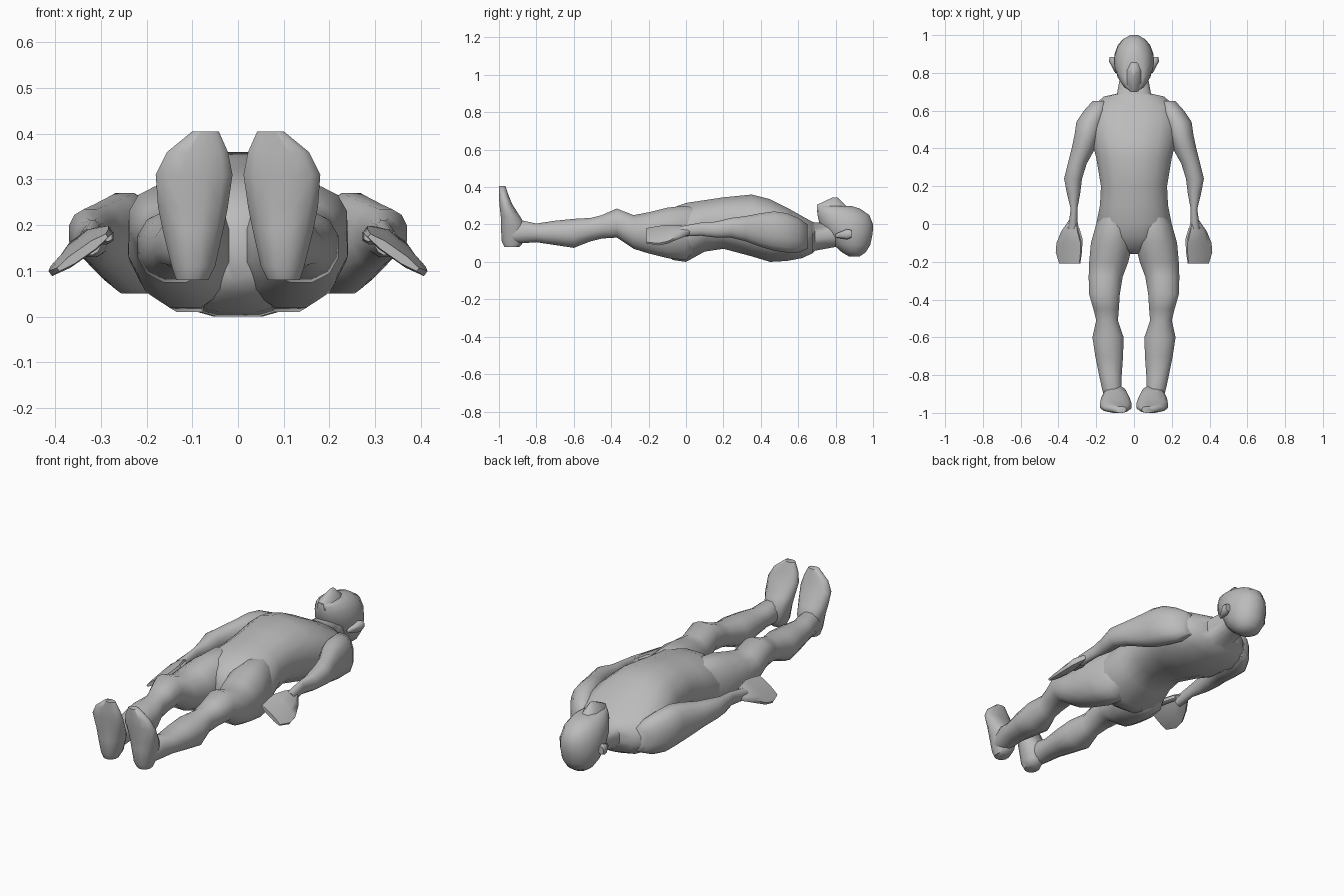
import bpy, bmesh
from math import sin, cos, tau, radians
from mathutils import Vector

if "Cube" in bpy.data.objects:
    bpy.data.objects.remove(bpy.data.objects["Cube"])

grey = bpy.data.materials.new("plain grey")
grey.use_nodes = True
colour = (0.5, 0.5, 0.5, 1)
grey.diffuse_color = colour
grey.node_tree.nodes["Principled BSDF"].inputs["Base Color"].default_value = colour


def rounded(value, power):
    """Signed power, giving a fuller curve than an ellipse."""
    return abs(value) ** power * (1 if value >= 0 else -1)


def loft(name, sections, axis="Y", sides=12, power=0.9, tilt=0, mirror=False):
    """Skin rings; each section is (position on axis, x low, x high, low, high)."""
    bm = bmesh.new()
    rings = []
    for along, x_low, x_high, low, high in sections:
        middle_x, middle = (x_low + x_high) / 2, (low + high) / 2
        ring = []
        for i in range(sides):
            angle = tau * (i + 0.5) / sides
            u = rounded(cos(angle), power) * (x_high - x_low) / 2 / cos(tau / sides / 2) ** power
            v = rounded(sin(angle), power) * (high - low) / 2 / cos(tau / sides / 2) ** power
            x = middle_x + u * cos(tilt) - v * sin(tilt)
            w = middle + u * sin(tilt) + v * cos(tilt)
            ring.append(bm.verts.new((x, along, w) if axis == "Y" else (x, w, along)))
        rings.append(ring)
    for a, b in zip(rings, rings[1:]):
        for i in range(sides):
            j = (i + 1) % sides
            bm.faces.new((a[i], a[j], b[j], b[i]))
    bm.faces.new(rings[0])
    bm.faces.new(rings[-1])
    bmesh.ops.recalc_face_normals(bm, faces=bm.faces)
    mesh = bpy.data.meshes.new(name)
    bm.to_mesh(mesh)
    bm.free()
    mesh.materials.append(grey)
    obj = bpy.data.objects.new(name, mesh)
    bpy.context.collection.objects.link(obj)
    if mirror:
        obj.modifiers.new("both sides", "MIRROR").use_axis[0] = True
    bpy.ops.object.select_all(action="DESELECT")
    obj.select_set(True)
    bpy.context.view_layer.objects.active = obj
    bpy.ops.object.shade_smooth_by_angle(angle=radians(60))
    return obj


def centred(rows):
    """Expand (position, half width, low, high) into symmetric sections."""
    return [(p, -w, w, low, high) for p, w, low, high in rows]


# Torso from crotch to neck
loft("torso", centred([
    (-.16, .03, .08, .2), (-.13, .1, .05, .25), (-.07, .18, .01, .29),
    (0, .2, 0, .315), (.1, .18, .055, .33), (.2, .175, .07, .345),
    (.35, .2, .03, .36), (.45, .225, 0, .335), (.54, .235, .005, .29),
    (.62, .22, .02, .245), (.675, .16, .045, .215), (.69, .09, .06, .21),
    (.8, .07, .08, .21)]), sides=16)

# Head, lofted from the back of the skull to the face
loft("head", centred([
    (.03, .035, .87, .93), (.05, .065, .835, .96), (.09, .09, .79, .985),
    (.15, .103, .75, .998), (.2, .102, .715, 1), (.25, .092, .703, .98),
    (.285, .07, .7, .93), (.3, .045, .7, .88)]), axis="Z", sides=16, power=1)
loft("nose", centred([
    (.27, .05, .702, .88), (.305, .035, .7, .85), (.345, .007, .785, .81)]),
    axis="Z", sides=8)
loft("ears", [
    (.8, .085, .1, .13, .15), (.86, .09, .132, .12, .175),
    (.885, .1, .13, .13, .17)], sides=8, mirror=True)

# Arms from shoulder to wrist
loft("arms", [
    (.65, .14, .22, .07, .2), (.6, .14, .265, .05, .235),
    (.54, .16, .305, .05, .26), (.47, .18, .315, .06, .27),
    (.4, .205, .33, .08, .26), (.32, .25, .35, .11, .245),
    (.24, .275, .37, .13, .235), (.16, .285, .355, .13, .215),
    (.08, .3, .335, .14, .21), (-.03, .3, .35, .135, .19)], mirror=True)

# Hands: thin palms sloping down and outwards, with thumbs
slope = radians(-35)
loft("hands", [
    (.02, .3, .345, .15, .18), (-.04, .285, .39, .14, .18),
    (-.1, .265, .42, .13, .165), (-.15, .265, .425, .125, .155),
    (-.21, .275, .405, .13, .15)], sides=8, tilt=slope, mirror=True)
loft("thumbs", [
    (-.02, .29, .32, .16, .19), (-.08, .272, .3, .16, .19),
    (-.14, .275, .295, .165, .185)], sides=6, mirror=True)

# Legs from hip to ankle
loft("legs", [
    (.07, .04, .165, .09, .28), (0, .01, .2, .01, .3),
    (-.1, .005, .228, .02, .29), (-.2, .03, .237, .045, .265),
    (-.28, .06, .24, .07, .25), (-.37, .075, .238, .13, .285),
    (-.45, .08, .215, .125, .25), (-.51, .085, .2, .11, .235),
    (-.6, .055, .22, .075, .23), (-.7, .058, .205, .09, .22),
    (-.8, .065, .185, .105, .205), (-.87, .065, .17, .1, .22),
    (-.94, .065, .15, .1, .2)], mirror=True)

# Feet, heel to toes, pointing upwards
loft("feet", [
    (.08, .065, .135, -.97, -.89), (.11, .05, .145, -.985, -.865),
    (.19, .032, .165, -.99, -.855), (.24, .022, .175, -.99, -.885),
    (.31, .012, .18, -.998, -.93), (.36, .022, .155, -1, -.95),
    (.405, .042, .1, -1, -.965)], axis="Z", mirror=True)
